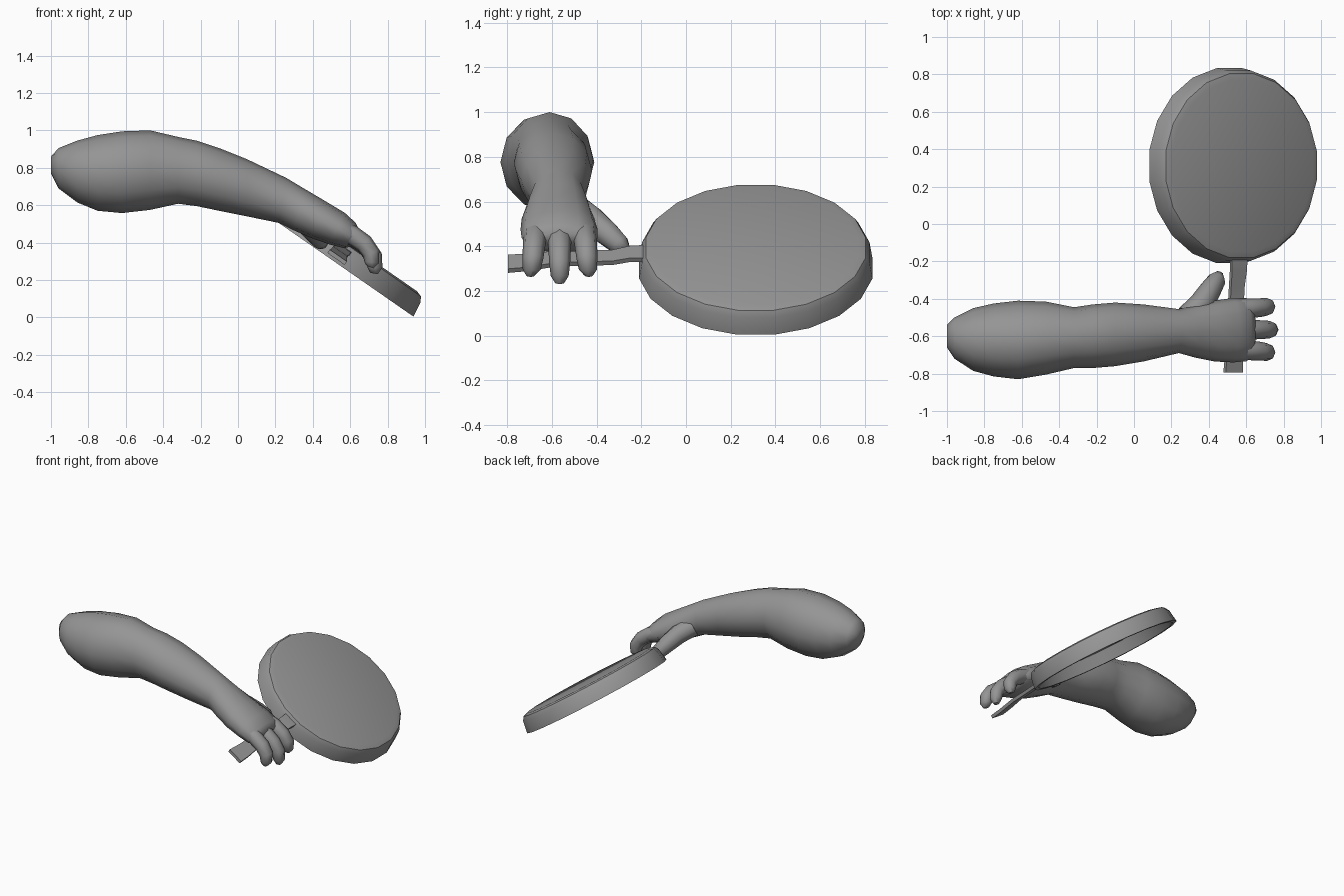
import bpy, bmesh, math
from mathutils import Vector, Matrix

if "Cube" in bpy.data.objects:
    bpy.data.objects.remove(bpy.data.objects["Cube"])

grey = bpy.data.materials.new("plain grey")
grey.diffuse_color = (0.30, 0.30, 0.30, 1)
grey.use_nodes = True
grey.node_tree.nodes["Principled BSDF"].inputs["Base Color"].default_value = grey.diffuse_color
TILT = math.radians(34.8)   # pan slopes down towards +x


def finish(name, bm, angle=40):
    bmesh.ops.recalc_face_normals(bm, faces=bm.faces)
    me = bpy.data.meshes.new(name)
    bm.to_mesh(me)
    bm.free()
    me.materials.append(grey)
    ob = bpy.data.objects.new(name, me)
    bpy.context.collection.objects.link(ob)
    bpy.ops.object.select_all(action='DESELECT')
    ob.select_set(True)
    bpy.context.view_layer.objects.active = ob
    bpy.ops.object.shade_smooth_by_angle(angle=math.radians(angle))
    return ob


def loft(name, rings, angle=40, closed=False):
    """Skin a list of point rings, capping the ends."""
    bm = bmesh.new()
    rows = [[bm.verts.new(p) for p in ring] for ring in rings]
    n = len(rows[0])
    for a, b in zip(rows, rows[1:]):
        for i in range(n):
            j = (i + 1) % n
            bm.faces.new((a[i], a[j], b[j], b[i]))
    bm.faces.new(rows[0])
    bm.faces.new(rows[-1])
    return finish(name, bm, angle)


def section(x, y0, y1, z0, z1, lean=0.0, n=12):
    """Oval ring across the arm; lean tips its top towards +x."""
    cy, cz, ry, rz = (y0 + y1) / 2, (z0 + z1) / 2, (y1 - y0) / 2, (z1 - z0) / 2
    ring = []
    for k in range(n):
        a = math.tau * k / n
        s = math.sin(a)
        ring.append((x + lean * s, cy + ry * math.cos(a), cz + rz * s))
    return ring


def tube(name, points, radii, n=8):
    """Round finger following a path, with a domed tip."""
    pts = [Vector(p) for p in points]
    rings = []
    for i, p in enumerate(pts):
        t = (pts[min(i + 1, len(pts) - 1)] - pts[max(i - 1, 0)]).normalized()
        u = t.cross(Vector((0, 0, 1))).normalized()
        if abs(t.z) > 0.9:
            u = Vector((0, -1, 0))
        v = u.cross(t)
        rings.append([p + radii[i] * (u * math.cos(math.tau * k / n) +
                                      v * math.sin(math.tau * k / n)) for k in range(n)])
    return loft(name, rings, 60)


# Arm from rounded elbow to wrist, then the flattened back of the hand
loft("arm_and_hand", [section(*s) for s in [
    (-1.00, -0.66, -0.54, 0.77, 0.86),
    (-0.96, -0.72, -0.50, 0.69, 0.905),
    (-0.86, -0.785, -0.45, 0.615, 0.945),
    (-0.75, -0.815, -0.425, 0.57, 0.975),
    (-0.62, -0.83, -0.41, 0.558, 0.995),
    (-0.47, -0.805, -0.415, 0.575, 1.00),
    (-0.32, -0.77, -0.445, 0.608, 0.965),
    (-0.22, -0.77, -0.43, 0.595, 0.945),
    (-0.10, -0.76, -0.42, 0.57, 0.905),
    (0.05, -0.735, -0.43, 0.54, 0.845),
    (0.24, -0.69, -0.455, 0.505, 0.745, 0.02),
    (0.33, -0.715, -0.43, 0.465, 0.685, 0.03),
    (0.43, -0.735, -0.41, 0.425, 0.62, 0.04),
    (0.53, -0.74, -0.395, 0.39, 0.56, 0.04),
    (0.60, -0.735, -0.395, 0.37, 0.505, 0.03),
    (0.635, -0.71, -0.42, 0.385, 0.465, 0.015),
]], 60)

# Three curled fingers: name, base y, tip y, reach, drop
for name, yb, yt, dx, dz in [("little_finger", -0.67, -0.695, 0, 0),
                             ("middle_finger", -0.565, -0.565, 0.022, -0.035),
                             ("index_finger", -0.455, -0.435, 0, 0)]:
    path = [(0.52, 0.47), (0.61, 0.44), (0.675, 0.395), (0.712, 0.345),
            (0.715, 0.295), (0.705, 0.27)]
    pts = [(x + dx * i / 5, yb + (yt - yb) * i / 5, z + dz * i / 5)
           for i, (x, z) in enumerate(path)]
    tube(name, pts, [0.055, 0.053, 0.050, 0.047, 0.040, 0.020])

# Thumb reaching along the handle
tube("thumb", [(0.29, -0.50, 0.57), (0.36, -0.43, 0.52), (0.41, -0.35, 0.455),
               (0.445, -0.295, 0.405), (0.457, -0.265, 0.385)],
     [0.07, 0.068, 0.058, 0.048, 0.022])

# Upturned pan: outside wall, bevelled flat base, then hollow underside
frame = Matrix.Translation((0.51, 0.312, 0.302)) @ Matrix.Rotation(TILT, 4, 'Y')


def pan_ring(r, h, n=20):
    return [frame @ Vector((r * math.cos(math.tau * (k + .5) / n),
                            r * math.sin(math.tau * (k + .5) / n), h)) for k in range(n)]


loft("pan", [pan_ring(r, h) for r, h in [
    (0.465, 0.122), (0.498, 0.112), (0.515, 0.085), (0.528, 0.0),
    (0.500, 0.0), (0.482, 0.085), (0.46, 0.095)]], 35)

# Flat handle strap: y, x, z, half width
across = Vector((math.cos(TILT), 0, -math.sin(TILT)))
up = Vector((math.sin(TILT), 0, math.cos(TILT))) * 0.011
rings = []
for y, x, z, w in [(-0.795, 0.53, 0.322, 0.056), (-0.70, 0.535, 0.328, 0.052),
                   (-0.58, 0.54, 0.345, 0.046), (-0.42, 0.545, 0.348, 0.044),
                   (-0.33, 0.55, 0.35, 0.044), (-0.25, 0.558, 0.366, 0.048),
                   (-0.19, 0.56, 0.368, 0.050)]:
    c = Vector((x, y, z))
    rings.append([c - across * w - up, c + across * w - up,
                  c + across * w + up, c - across * w + up])
loft("handle", rings, 30)
